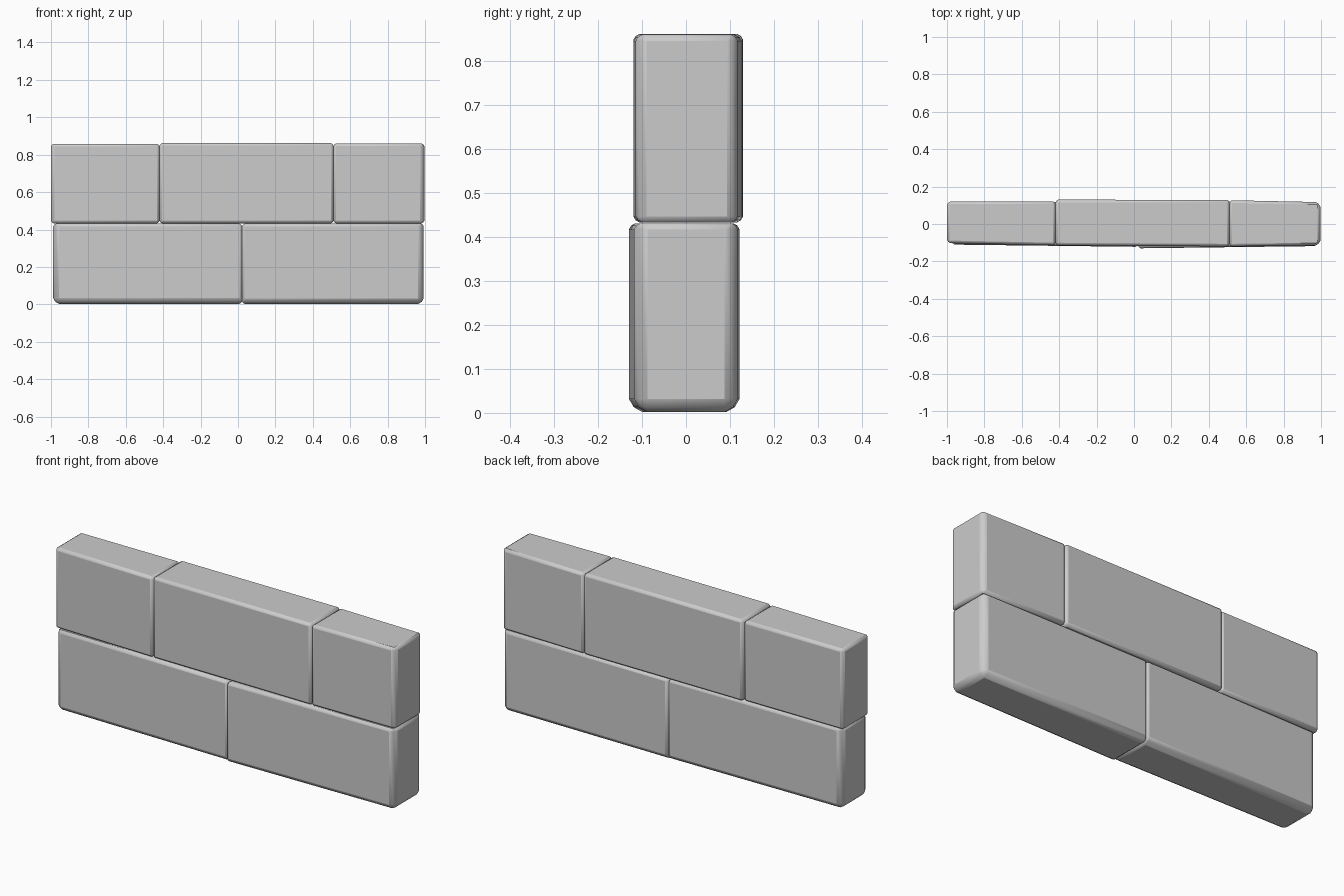
import bpy, bmesh
from mathutils import Vector

if "Cube" in bpy.data.objects:
    bpy.data.objects.remove(bpy.data.objects["Cube"])


def block(name, x, z, front, back, widths):
    """Slightly skewed stone block. front/back give y at the left and right ends.
    widths = chamfer size for the edges at (left, right, bottom, top)."""
    bm = bmesh.new()
    layer = bm.edges.layers.float.new("bevel_weight_edge")
    bmesh.ops.create_cube(bm, size=2)
    # worn edges
    for e in bm.edges:
        m = (e.verts[0].co + e.verts[1].co) / 2
        sizes = []
        if abs(m.x) > 0.5:
            sizes.append(widths[int(m.x > 0)])
        if abs(m.z) > 0.5:
            sizes.append(widths[2 + int(m.z > 0)])
        e[layer] = min(sizes) / 0.04
    # place the eight corners
    for v in bm.verts:
        i, k = int(v.co.x > 0), int(v.co.z > 0)
        y = front[i] if v.co.y < 0 else back[i]
        v.co = Vector((x[i], y, z[k]))
    me = bpy.data.meshes.new(name)
    bm.to_mesh(me)
    bm.free()
    ob = bpy.data.objects.new(name, me)
    bpy.context.collection.objects.link(ob)
    bpy.context.view_layer.objects.active = ob
    ob.select_set(True)
    mod = ob.modifiers.new("worn_edges", 'BEVEL')
    mod.limit_method = 'WEIGHT'
    mod.width = 0.04
    mod.segments = 2
    mod.profile = 0.4
    bpy.ops.object.shade_smooth_by_angle(angle=0.6)
    ob.select_set(False)


J, T, E = 0.014, 0.014, 0.03   # joint, top and exposed end chamfers

# lower course
block("lower_left_block", (-0.988, 0.022), (0.003, 0.431),
      (-0.11, -0.122), (0.112, 0.121), (E, J, E, J))
block("lower_right_block", (0.022, 0.993), (0.002, 0.431),
      (-0.13, -0.118), (0.122, 0.118), (J, E, E, J))

# upper course
block("upper_left_block", (-1.0, -0.42), (0.433, 0.858),
      (-0.102, -0.114), (0.12, 0.121), (0.018, J, J, T))
block("upper_middle_block", (-0.42, 0.51), (0.433, 0.862),
      (-0.114, -0.12), (0.13, 0.129), (J, J, J, T))
block("upper_right_block", (0.51, 0.996), (0.433, 0.86),
      (-0.12, -0.114), (0.127, 0.117), (J, 0.024, J, T))
